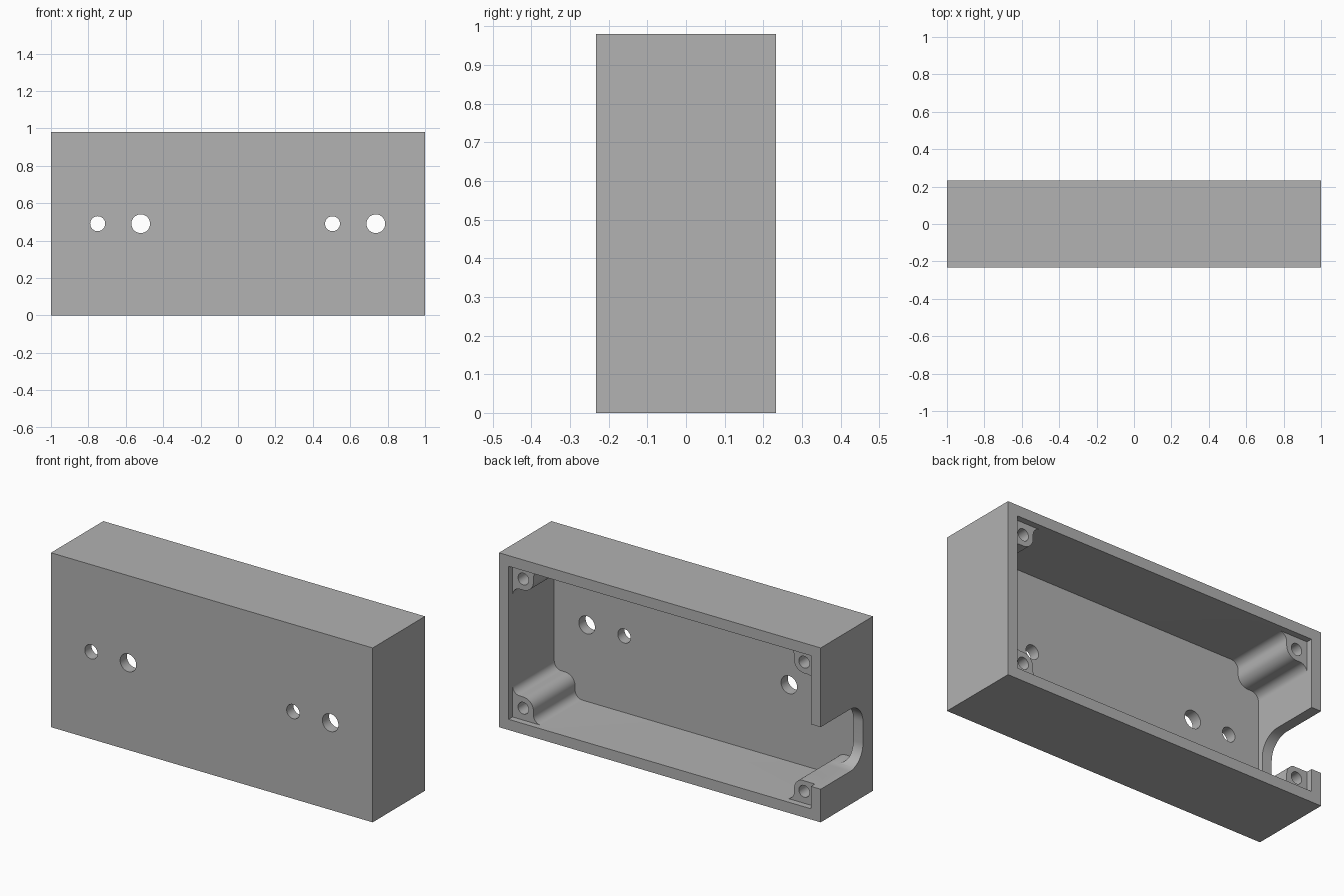
import bpy
import bmesh
from math import cos, sin, radians

WIDTH, DEPTH, HEIGHT = 2.0, 0.465, 0.98
WALL = 0.06
BACK, FRONT = DEPTH / 2, -DEPTH / 2
MID_Z = HEIGHT / 2
IN_X, IN_Z = WIDTH / 2 - WALL, MID_Z - WALL      # half sizes of the opening
RECESS = BACK - 0.035                            # plane of the post ends
BOSS, BOSS_MID, FILLET = 0.13, 0.067, 0.045      # screw post section

if "Cube" in bpy.data.objects:
    bpy.data.objects.remove(bpy.data.objects["Cube"], do_unlink=True)

grey = bpy.data.materials.new("plain grey")
grey.use_nodes = True
colour = (0.445, 0.445, 0.445, 1)
grey.diffuse_color = colour
grey.node_tree.nodes["Principled BSDF"].inputs["Base Color"].default_value = colour


def arc(cx, cy, r, start, end, steps=10):
    angles = [radians(start + (end - start) * i / steps) for i in range(steps + 1)]
    return [(cx + r * cos(a), cy + r * sin(a)) for a in angles]


def prism(name, profile, lo, hi, axis="y"):
    """Extrude a 2D profile (x,z along y, or y,z along x)."""
    bm = bmesh.new()
    place = (lambda p, t: (p[0], t, p[1])) if axis == "y" else (lambda p, t: (t, p[0], p[1]))
    rings = [[bm.verts.new(place(p, t)) for p in profile] for t in (lo, hi)]
    bm.faces.new(rings[0])
    bm.faces.new(rings[1])
    n = len(profile)
    for i in range(n):
        j = (i + 1) % n
        bm.faces.new((rings[0][i], rings[0][j], rings[1][j], rings[1][i]))
    bmesh.ops.recalc_face_normals(bm, faces=bm.faces)
    mesh = bpy.data.meshes.new(name)
    bm.to_mesh(mesh)
    bm.free()
    obj = bpy.data.objects.new(name, mesh)
    bpy.context.collection.objects.link(obj)
    return obj


def rectangle(hx, hz):
    return [(-hx, MID_Z - hz), (hx, MID_Z - hz), (hx, MID_Z + hz), (-hx, MID_Z + hz)]


def cylinder(name, x, z, r, lo, hi):
    return prism(name, arc(x, z, r, 0, 360, 40)[:-1], lo, hi)


# Solid outer block
case = prism("enclosure", rectangle(WIDTH / 2, MID_Z), FRONT, BACK)
case.data.materials.append(grey)

# Cavity outline, leaving a filleted screw post in each corner
corner = (arc(FILLET, BOSS + FILLET, FILLET, 180, 270)
          + arc(BOSS_MID, BOSS_MID, BOSS - BOSS_MID, 90, 0)
          + arc(BOSS + FILLET, FILLET, FILLET, 180, 270))
corner[-1] = (BOSS + FILLET, 0)
outline = []
for sx, sz in ((1, 1), (-1, 1), (-1, -1), (1, -1)):
    points = [(sx * (IN_X - u), MID_Z + sz * (IN_Z - v)) for u, v in corner]
    outline += points if sx == sz else points[::-1]

cutters = [
    prism("recess_cutter", rectangle(IN_X, IN_Z), RECESS, BACK + 0.1),
    prism("cavity_cutter", outline, FRONT + WALL, BACK + 0.05),
]

# Blind screw holes in the posts
for sx in (-1, 1):
    for sz in (-1, 1):
        cutters.append(cylinder("screw_hole_cutter", sx * (IN_X - BOSS_MID),
                                MID_Z + sz * (IN_Z - BOSS_MID), 0.033, BACK - 0.3, BACK + 0.1))

# Pairs of holes through the front plate
for x, r in ((-0.75, 0.04), (-0.52, 0.05), (0.505, 0.04), (0.737, 0.05)):
    cutters.append(cylinder("front_hole_cutter", x, MID_Z, r, FRONT - 0.1, FRONT + 0.1))

# Rounded cable slot in one end, open at the back
low, high, deep, r = 0.186, 0.535, -0.143, 0.115
slot = ([(BACK + 0.1, high)] + arc(deep + r, high - r, r, 90, 180, 14)
        + arc(deep + r, low + r, r, 180, 270, 14) + [(BACK + 0.1, low)])
cutters.append(prism("slot_cutter", slot, -1.1, -0.8, axis="x"))

# Cut everything and clear the helpers
bpy.ops.object.select_all(action="DESELECT")
bpy.context.view_layer.objects.active = case
case.select_set(True)
for cutter in cutters:
    cutter.hide_render = True
    cut = case.modifiers.new("cut", "BOOLEAN")
    cut.operation, cut.solver, cut.object = "DIFFERENCE", "EXACT", cutter
    bpy.ops.object.modifier_apply(modifier=cut.name)
    bpy.data.objects.remove(cutter, do_unlink=True)

bpy.ops.object.shade_smooth_by_angle(angle=radians(30))
